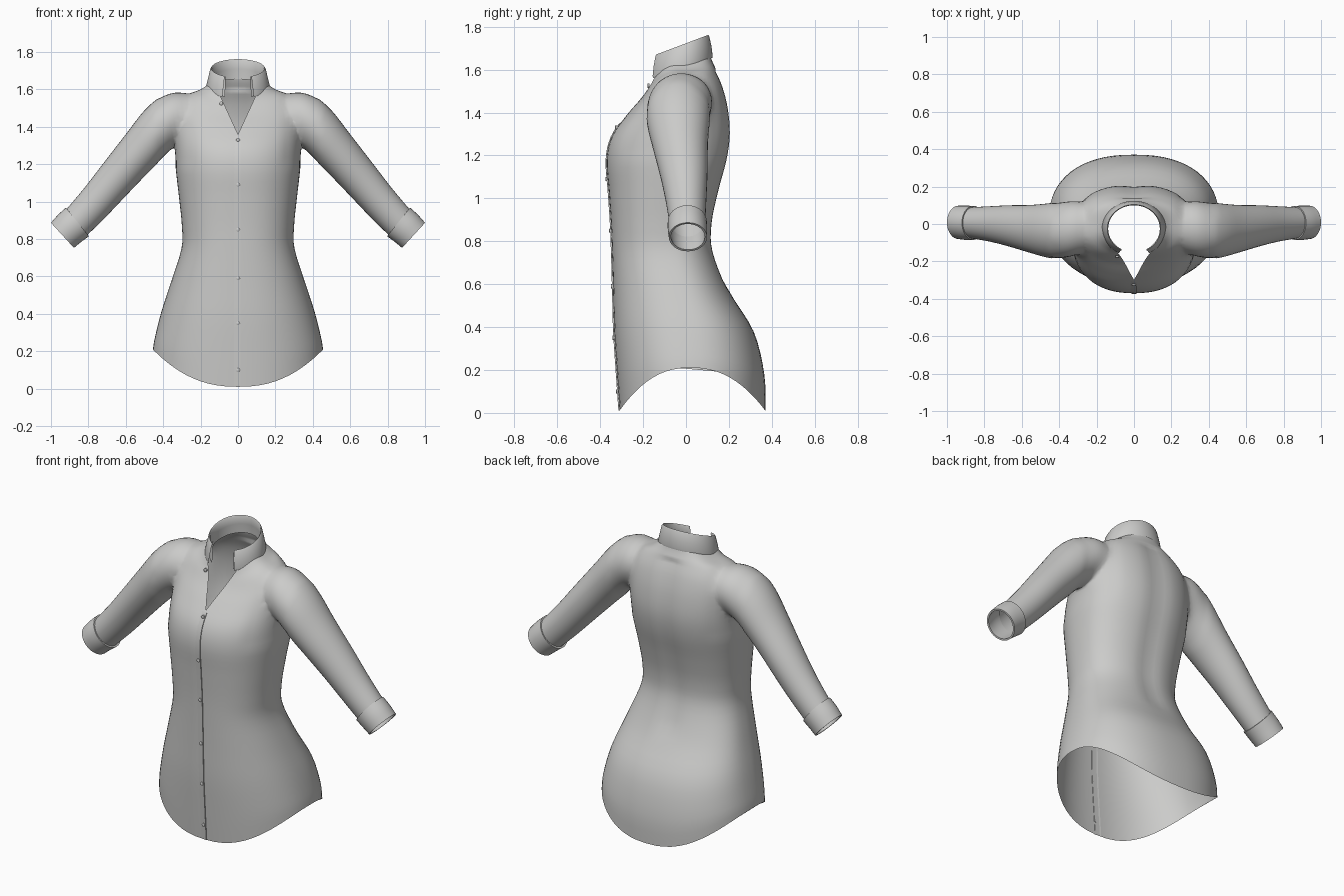
import bpy, bmesh, math
from mathutils import Vector

if "Cube" in bpy.data.objects:
    bpy.data.objects.remove(bpy.data.objects["Cube"])

fabric = bpy.data.materials.new("grey_fabric")
fabric.diffuse_color = (0.6, 0.6, 0.59, 1)
fabric.use_nodes = True
fabric.node_tree.nodes["Principled BSDF"].inputs["Base Color"].default_value = fabric.diffuse_color


def catmull(rows, n):
    """Smoothly interpolate rows of numbers, n steps per span."""
    out = []
    for i in range(len(rows) - 1):
        p0, p1, p2, p3 = (rows[max(i - 1, 0)], rows[i], rows[i + 1],
                          rows[min(i + 2, len(rows) - 1)])
        for s in range(n):
            t = s / n
            out.append([0.5 * (2 * b + (c - a) * t + (2 * a - 5 * b + 4 * c - d) * t * t
                               + (3 * b - a - 3 * c + d) * t ** 3)
                        for a, b, c, d in zip(p0, p1, p2, p3)])
    return out + [list(rows[-1])]


def loft(name, rings, closed=True, caps=False):
    """Skin a list of point rings into an object."""
    bm = bmesh.new()
    vs = [[bm.verts.new(p) for p in r] for r in rings]
    n = len(rings[0])
    for a, b in zip(vs, vs[1:]):
        for i in range(n if closed else n - 1):
            j = (i + 1) % n
            bm.faces.new((a[i], a[j], b[j], b[i]))
    if caps:
        bm.faces.new(vs[0])
        bm.faces.new(vs[-1])
    bmesh.ops.recalc_face_normals(bm, faces=bm.faces)
    me = bpy.data.meshes.new(name)
    bm.to_mesh(me)
    bm.free()
    ob = bpy.data.objects.new(name, me)
    bpy.context.collection.objects.link(ob)
    me.materials.append(fabric)
    return ob


def apply_mod(ob, kind, **settings):
    m = ob.modifiers.new(kind.lower(), kind)
    for k, v in settings.items():
        setattr(m, k, v)
    bpy.context.view_layer.objects.active = ob
    bpy.ops.object.modifier_apply(modifier=m.name)


# Torso: half width, side z, side y, front y, front z, back y, back z
body = catmull([
    (.455, .21, .02, -.31, .01, .37, .01),
    (.445, .27, .02, -.322, .18, .365, .18),
    (.41, .41, .01, -.335, .38, .315, .38),
    (.355, .58, -.03, -.34, .57, .20, .57),
    (.302, .75, -.08, -.345, .75, .13, .75),
    (.300, .87, -.09, -.35, .88, .125, .88),
    (.315, 1.02, -.08, -.36, 1.03, .155, 1.03),
    (.333, 1.18, -.06, -.37, 1.18, .195, 1.18),
    (.338, 1.30, -.04, -.345, 1.29, .21, 1.30),
    (.338, 1.41, -.03, -.275, 1.39, .20, 1.42),
    (.325, 1.50, -.03, -.215, 1.46, .175, 1.52),
    (.27, 1.57, -.025, -.185, 1.50, .145, 1.59),
    (.20, 1.60, -.02, -.17, 1.525, .122, 1.64),
    (.15, 1.635, -.02, -.165, 1.54, .113, 1.67)], 4)


def body_ring(row, n=64):
    w, zs, ys, yf, zf, yb, zb = row
    pts = []
    for i in range(n):
        a = 2 * math.pi * i / n
        c, s = math.cos(a), math.sin(a)
        x = w * math.copysign(abs(c) ** .86, c)
        k = abs(s) ** .86
        y = ys + ((yb if s > 0 else yf) - ys) * k
        if s > 0 and .6 < zb < 1.6:      # spine hollow
            y -= .012 * math.exp(-(x / .06) ** 2)
        pts.append((x, y, zs + ((zb if s > 0 else zf) - zs) * s * s))
    return pts


shirt = loft("shirt_body", [body_ring(r) for r in body], caps=True)


def tube_ring(row, side, n=36):
    """Oval from its top point, bottom point and y range."""
    xt, zt, xb, zb, y0, y1 = row
    pts = []
    for i in range(n):
        a = 2 * math.pi * i / n
        u = math.cos(a) / 2
        pts.append((side * ((xt + xb) / 2 + (xt - xb) * u),
                    (y0 + y1) / 2 + (y1 - y0) / 2 * math.sin(a),
                    (zt + zb) / 2 + (zt - zb) * u))
    return pts


# Sleeves: top x, top z, bottom x, bottom z, y range
sleeve = catmull([
    (.18, 1.54, .20, 1.38, -.11, .08),
    (.31, 1.59, .29, 1.33, -.165, .125),
    (.41, 1.562, .36, 1.275, -.185, .118),
    (.50, 1.488, .42, 1.215, -.18, .11),
    (.60, 1.36, .50, 1.135, -.155, .102),
    (.72, 1.205, .61, 1.02, -.12, .10),
    (.82, 1.075, .71, .915, -.095, .095),
    (.915, .962, .805, .822, -.078, .09)], 4)
cuff = [(.92, .968, .797, .815, -.085, .097),
        (.962, .93, .838, .785, -.085, .098),
        (1.0, .887, .877, .753, -.08, .098)]
cuffs = []
for side, label in ((-1, "left"), (1, "right")):
    arm = loft(label + "_sleeve", [tube_ring(r, side) for r in sleeve], caps=True)
    apply_mod(shirt, 'BOOLEAN', operation='UNION', object=arm, solver='EXACT')
    bpy.data.objects.remove(arm)
    band = loft(label + "_cuff", [tube_ring(r, side) for r in catmull(cuff, 3)])
    apply_mod(band, 'SOLIDIFY', thickness=.01, offset=-1)
    cuffs.append(band)

# Open the hem, neck and wrists, soften the armholes, cut the open neck
bm = bmesh.new()
bm.from_mesh(shirt.data)
bmesh.ops.delete(bm, geom=[f for f in bm.faces if len(f.verts) > 20], context='FACES')
bmesh.ops.remove_doubles(bm, verts=bm.verts, dist=.004)
bmesh.ops.triangulate(bm, faces=[f for f in bm.faces if len(f.verts) > 4])
joint = [v for v in bm.verts if .23 < abs(v.co.x) < .43 and v.co.z > 1.2 and not v.is_boundary]
for _ in range(6):
    bmesh.ops.smooth_vert(bm, verts=joint, factor=.5,
                          use_axis_x=True, use_axis_y=True, use_axis_z=True)
SLOPE, V_TIP = .46, 1.36
for side in (-1, 1):
    fs = [f for f in bm.faces if f.calc_center_median().y < -.1
          and f.calc_center_median().z > 1.3 and abs(f.calc_center_median().x) < .15]
    geom = list({g for f in fs for g in (*f.verts, *f.edges)}) + fs
    bmesh.ops.bisect_plane(bm, geom=geom, plane_co=(0, 0, V_TIP),
                           plane_no=(side, 0, -SLOPE), dist=1e-5)


def in_gap(f):
    c = f.calc_center_median()
    return c.y < -.1 and abs(c.x) < (c.z - V_TIP) * SLOPE


bmesh.ops.delete(bm, geom=[f for f in bm.faces if in_gap(f)], context='FACES')
bmesh.ops.recalc_face_normals(bm, faces=bm.faces)
bm.to_mesh(shirt.data)
bm.free()

# Collar: inner stand and folded outer layer, open at the front
rings = []
for i in range(49):
    t = math.radians(29 + 302 * i / 48)
    s, c = math.sin(t), math.cos(t)
    h = (1 - c) / 2                       # 0 at the front, 1 at the back
    top, low = 1.665 + .097 * h, 1.555 + .10 * h
    prof = [(.142, .135, low), (.140, .132, (low + top) / 2), (.138, .125, top - .006),
            (.143, .129, top), (.149, .134, top - .008), (.160, .144, (low + top) / 2),
            (.171, .149, low + .01), (.170, .148, low)]
    rings.append([(rx * s, -.025 - ry * c, z) for rx, ry, z in prof])
collar = loft("collar", rings, closed=False)


def front_y(z):
    """Depth of the shirt front at a height."""
    for a, b in zip(body, body[1:]):
        if a[4] <= z <= b[4]:
            return a[3] + (b[3] - a[3]) * (z - a[4]) / (b[4] - a[4])
    return body[-1][3]


# Button placket: a thin strip whose free edge stands just proud
strip = []
for i in range(41):
    z = .012 + (V_TIP - .02) * i / 40
    y = front_y(z)
    strip.append([(-.03, y + .002, z), (0, y - .003, z), (.013, y - .005, z), (.013, y + .003, z)])
placket = loft("placket", strip, closed=False)

# Buttons
buttons = []
for x, z in [(0, v) for v in (.1, .35, .59, .85, 1.09, 1.33)] + [(-.09, 1.525)]:
    y = front_y(z) - .005
    disc = [[(x + r * math.cos(a), y + d, z + r * math.sin(a))
             for a in (math.pi * k / 6 for k in range(12))]
            for r, d in ((.010, .006), (.010, -.003), (.007, -.005))]
    buttons.append(loft("button", disc, caps=True))

# Smooth shading with sharp edges kept
bpy.ops.object.select_all(action='DESELECT')
for ob in [shirt, collar, placket] + cuffs + buttons:
    ob.select_set(True)
bpy.context.view_layer.objects.active = shirt
bpy.ops.object.shade_smooth_by_angle(angle=math.radians(50))
